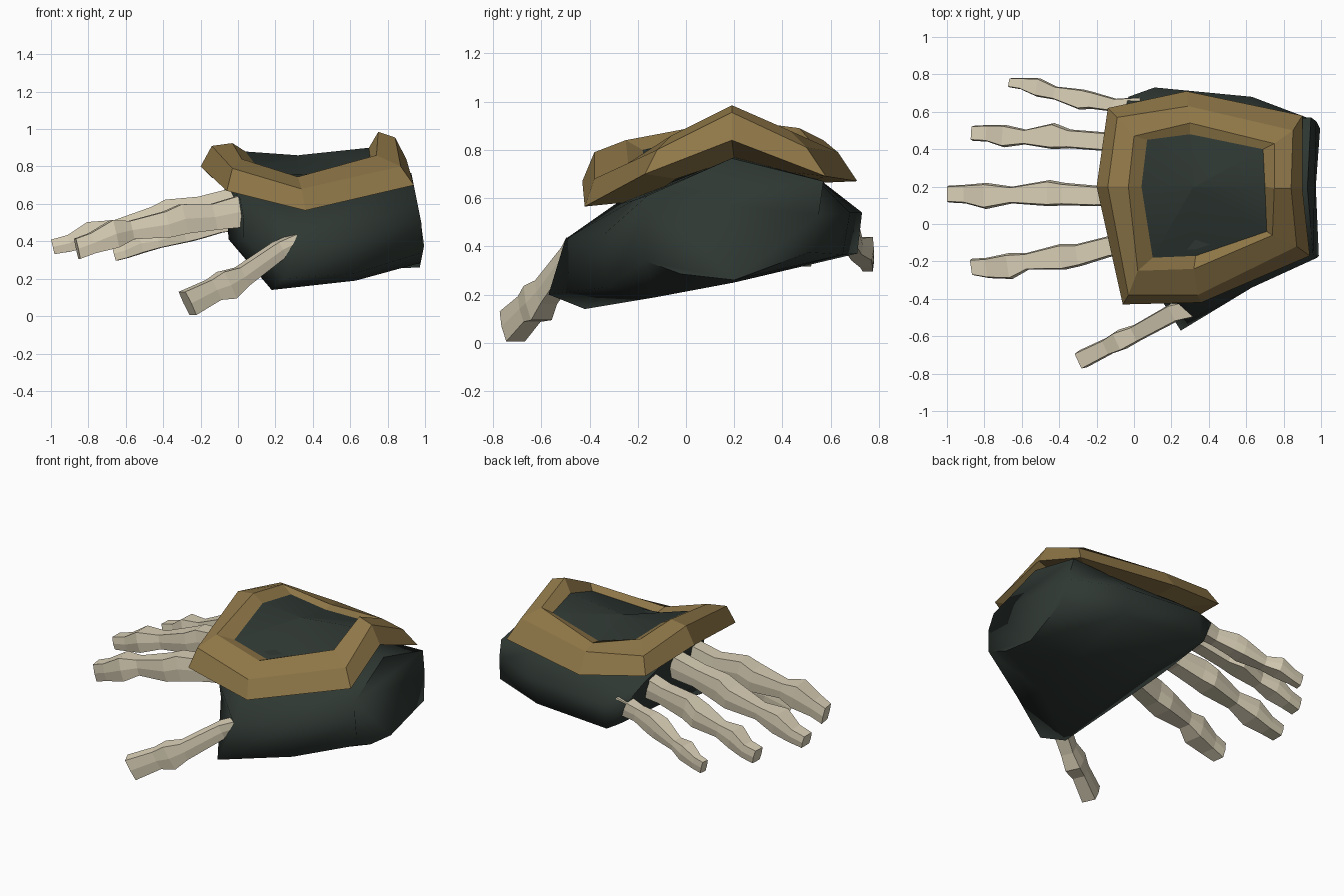
import bpy, bmesh, math
from mathutils import Vector


def material(name, rgb):
    m = bpy.data.materials.new(name)
    m.diffuse_color = (*rgb, 1)
    return m


BRONZE = material("bronze", (0.275, 0.185, 0.065))
DARK = material("dark_leather", (0.028, 0.039, 0.033))
BONE = material("pale_bone", (0.70, 0.63, 0.47))


def loft(name, rings, mat, smooth=None, loop=False):
    """Skin a list of rings; cap the ends, or join last to first when loop is set."""
    bm = bmesh.new()
    vs = [[bm.verts.new(p) for p in r] for r in rings]
    n = len(vs[0])
    pairs = list(zip(vs, vs[1:])) + ([(vs[-1], vs[0])] if loop else [])
    for a, b in pairs:
        for i in range(n):
            j = (i + 1) % n
            bm.faces.new((a[i], a[j], b[j], b[i]))
    if not loop:
        bm.faces.new(vs[0])
        bm.faces.new(vs[-1])
    bmesh.ops.recalc_face_normals(bm, faces=bm.faces)
    me = bpy.data.meshes.new(name)
    bm.to_mesh(me)
    bm.free()
    me.materials.append(mat)
    ob = bpy.data.objects.new(name, me)
    bpy.context.collection.objects.link(ob)
    if smooth:
        bpy.ops.object.select_all(action='DESELECT')
        ob.select_set(True)
        bpy.context.view_layer.objects.active = ob
        bpy.ops.object.shade_smooth_by_angle(angle=math.radians(smooth))
    return ob


# Palm: (y, z) cross-sections from knuckles to wrist, starting at the top ridge
knuckles = [(.2, .74), (.52, .65), (.68, .54), (.67, .40), (.2, .41), (-.15, .36), (-.22, .42), (-.24, .52), (-.2, .63)]
thumb_mound = [(.2, .77), (.55, .68), (.73, .54), (.71, .37), (.2, .27), (-.42, .14), (-.57, .2), (-.5, .43), (-.3, .57)]
heel = [(.2, .77), (.54, .68), (.68, .54), (.65, .365), (.2, .25), (-.12, .19), (-.33, .23), (-.34, .45), (-.22, .59)]
wrist = [(.19, .765), (.57, .67), (.55, .53), (.51, .375), (.2, .26), (-.02, .285), (-.17, .34), (-.18, .5), (-.16, .61)]
# x of each point, so the knuckle and thumb edges slant
knuckle_x = (-.08, -.07, -.03, .02, -.05, .0, .03, .03, .01)
mound_x = (.2, .15, .11, .08, .2, .18, .25, .32, .24)
palm = [[(x, y, z) for x, (y, z) in zip(xs, sec)]
        for xs, sec in ((knuckle_x, knuckles), (mound_x, thumb_mound), ((.63,) * 9, heel))]
palm.append([(1.0 - .2 * abs(z - .4), y, z) for y, z in wrist])
loft("palm", palm, DARK, smooth=75)

# Armour frame: loops run left, back-left, back, back-right, right, front-right, front, front-left
outer = [(-.2, .2, .80), (-.14, .62, .74), (.28, .71, .67), (.9, .58, .69),
         (.9, .19, .84), (.94, -.17, .70), (.36, -.42, .565), (-.06, -.43, .67)]
crest = [(-.14, .2, .91), (-.09, .57, .84), (.29, .63, .79), (.85, .5, .81),
         (.84, .19, .955), (.87, -.12, .80), (.34, -.38, .68), (-.03, -.38, .79)]
rim = [(-.03, .2, .925), (0, .47, .89), (.3, .54, .81), (.75, .43, .88),
       (.75, .19, .985), (.74, -.06, .86), (.32, -.24, .745), (.02, -.25, .84)]
inner = [(.04, .2, .88), (.07, .45, .85), (.3, .48, .80), (.69, .4, .85),
         (.7, .2, .90), (.71, -.04, .82), (.33, -.17, .73), (.1, -.18, .80)]
under = [(x, y, z - .14) for x, y, z in inner]
loft("armour_frame", [outer, crest, rim, inner, under], BRONZE, loop=True)

# Softly ridged dark panel inside the frame, with a hidden flat underside
mid = Vector((.32, .2, .86))
top = [tuple(mid.lerp(Vector(p), f)) for f in (1.03, .02) for p in inner]
loft("back_panel", [[(x, y, z - .05) for x, y, z in inner], top[:8], top[8:]], DARK, smooth=50)


# Fingers: stations are (x, y, z, width, height), each a six-sided section
def finger(name, stations):
    pts = [Vector(s[:3]) for s in stations]
    axis = (pts[-1] - pts[0]).normalized()
    side = axis.cross(Vector((0, 0, 1))).normalized()
    up = side.cross(axis)
    shape = ((-.43, .5), (.43, .5), (.5, 0), (.43, -.5), (-.43, -.5), (-.5, 0))
    rings = [[p + side * (u * s[3]) + up * (v * s[4]) for u, v in shape]
             for p, s in zip(pts, stations)]
    loft(name, rings, BONE)


finger("index_finger", [(.02, -.10, .56, .11, .17), (-.13, -.12, .53, .11, .14),
                        (-.29, -.165, .52, .12, .16), (-.38, -.175, .49, .14, .14),
                        (-.57, -.20, .46, .09, .10), (-.66, -.225, .44, .14, .15),
                        (-.78, -.235, .39, .11, .11), (-.86, -.23, .36, .09, .11)])
finger("middle_finger", [(.02, .155, .62, .11, .15), (-.2, .15, .58, .11, .12),
                         (-.37, .16, .55, .12, .15), (-.45, .165, .52, .14, .13),
                         (-.65, .155, .47, .09, .09), (-.79, .15, .44, .14, .13),
                         (-.9, .16, .39, .10, .09), (-.99, .16, .37, .09, .08)])
finger("ring_finger", [(.02, .43, .59, .11, .14), (-.15, .44, .56, .10, .11),
                       (-.34, .455, .53, .10, .14), (-.43, .47, .50, .14, .12),
                       (-.58, .465, .45, .08, .09), (-.69, .47, .43, .12, .12),
                       (-.78, .485, .38, .09, .09), (-.86, .485, .36, .08, .09)])
finger("little_finger", [(.04, .63, .52, .10, .11), (-.1, .635, .49, .07, .09),
                         (-.22, .66, .47, .09, .12), (-.28, .665, .45, .11, .11),
                         (-.42, .70, .40, .07, .07), (-.51, .73, .39, .10, .10),
                         (-.6, .75, .35, .06, .08), (-.66, .755, .335, .05, .08)])
finger("thumb", [(.31, -.45, .40, .10, .08), (.22, -.47, .355, .10, .09),
                 (.02, -.58, .21, .09, .11), (-.06, -.615, .165, .11, .16),
                 (-.13, -.65, .14, .09, .12), (-.27, -.72, .068, .10, .14)])
